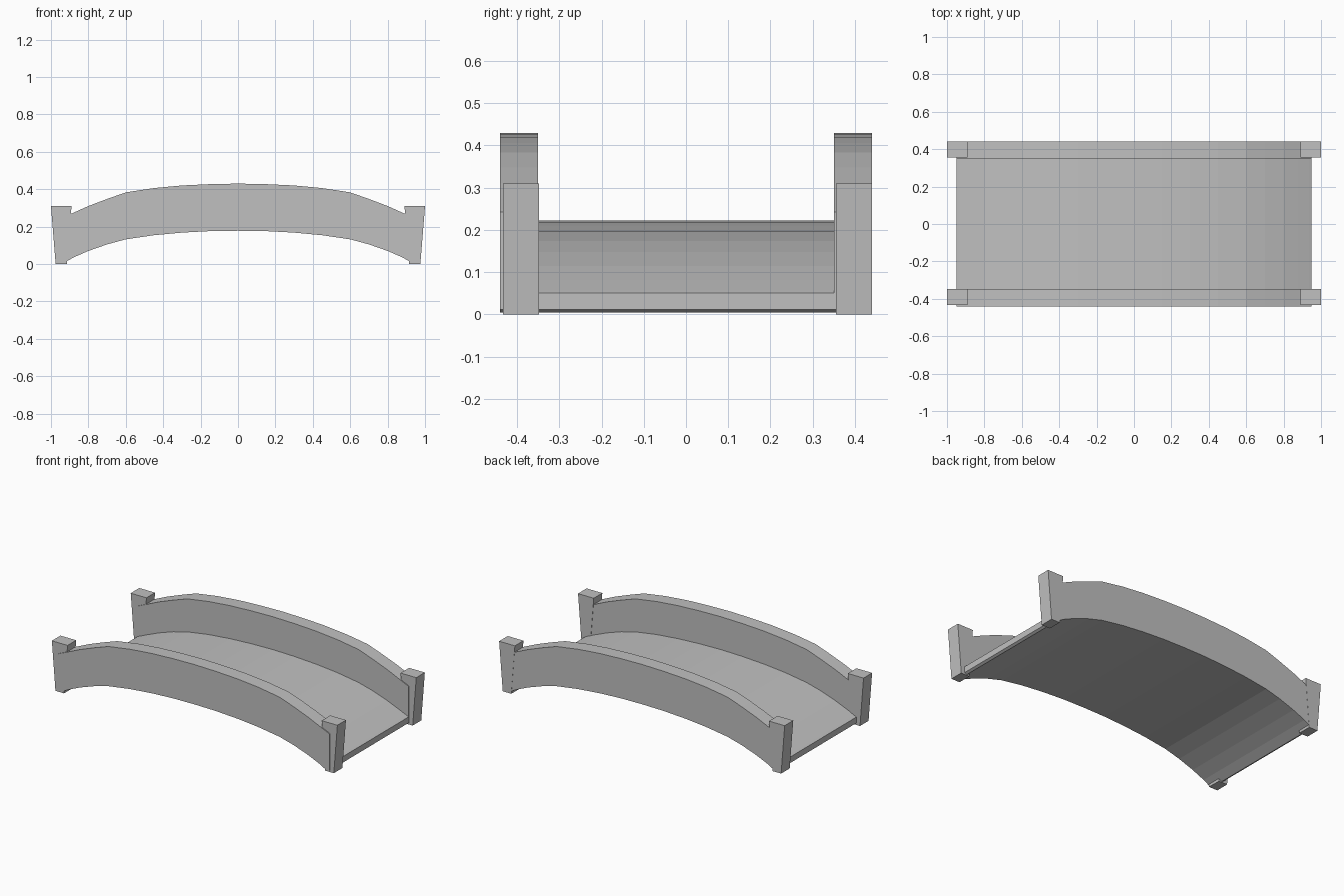
import bpy

old = bpy.data.objects.get("Cube")
if old:
    bpy.data.objects.remove(old, do_unlink=True)

stone = bpy.data.materials.new("grey_stone")
stone.use_nodes = True
stone.diffuse_color = (0.53, 0.53, 0.53, 1)
stone.node_tree.nodes["Principled BSDF"].inputs["Base Color"].default_value = stone.diffuse_color

# Half profiles of the arch, from the crown to the end: (x, z)
underside = [(0, .178), (.15, .176), (.3, .168), (.45, .154), (.6, .132),
             (.7, .105), (.8, .07), (.88, .035), (.935, .004)]
deck_top = [(0, .222), (.15, .219), (.3, .211), (.45, .197), (.6, .174),
            (.7, .148), (.8, .114), (.88, .081), (.95, .05)]
rail_top = [(0, .43), (.15, .427), (.3, .42), (.45, .406), (.6, .383),
            (.7, .348), (.8, .31), (.88, .274), (.95, .243)]


def mirrored(half):
    """Complete a half profile across x = 0, running left to right."""
    return [(-x, z) for x, z in reversed(half[1:])] + half


def add_mesh(name, verts, faces):
    mesh = bpy.data.meshes.new(name)
    mesh.from_pydata(verts, [], faces)
    mesh.materials.append(stone)
    obj = bpy.data.objects.new(name, mesh)
    bpy.context.collection.objects.link(obj)
    return obj


def arch(name, top, y0, y1):
    """Curved slab between the underside and a top profile."""
    lower = mirrored(underside + [(.95, .012)])
    upper = mirrored(top[:-1] + [(.935, top[-1][1] + .007), top[-1]])
    n = len(lower)
    verts = [(x, y, z) for y in (y0, y1) for line in (lower, upper) for x, z in line]
    faces = []
    for i in range(n - 1):
        a, b, c, d = i, n + i, 2 * n + i, 3 * n + i
        faces += [(a, a + 1, b + 1, b), (c, d, d + 1, c + 1),
                  (b, b + 1, d + 1, d), (a, c, c + 1, a + 1)]
    faces += [(0, n, 3 * n, 2 * n), (n - 1, 3 * n - 1, 4 * n - 1, 2 * n - 1)]
    add_mesh(name, verts, faces)


def post(name, side, y0, y1):
    """Corner post that narrows toward the ground."""
    outline = [(.915, 0), (.975, 0), (1, .31), (.89, .31)]
    verts = [(side * x, y, z) for y in (y0, y1) for x, z in outline]
    faces = [(0, 1, 2, 3), (7, 6, 5, 4)]
    faces += [(i, i + 4, (i + 1) % 4 + 4, (i + 1) % 4) for i in range(4)]
    if side < 0:
        faces = [f[::-1] for f in faces]
    add_mesh(name, verts, faces)


# Walkway and side walls
arch("deck", deck_top, -.35, .35)
arch("front_wall", rail_top, -.44, -.35)
arch("back_wall", rail_top, .35, .44)

# Corner posts
for side, label in ((1, "left"), (-1, "right")):
    post("front_post_" + label, side, -.434, -.348)
    post("back_post_" + label, side, .355, .441)
